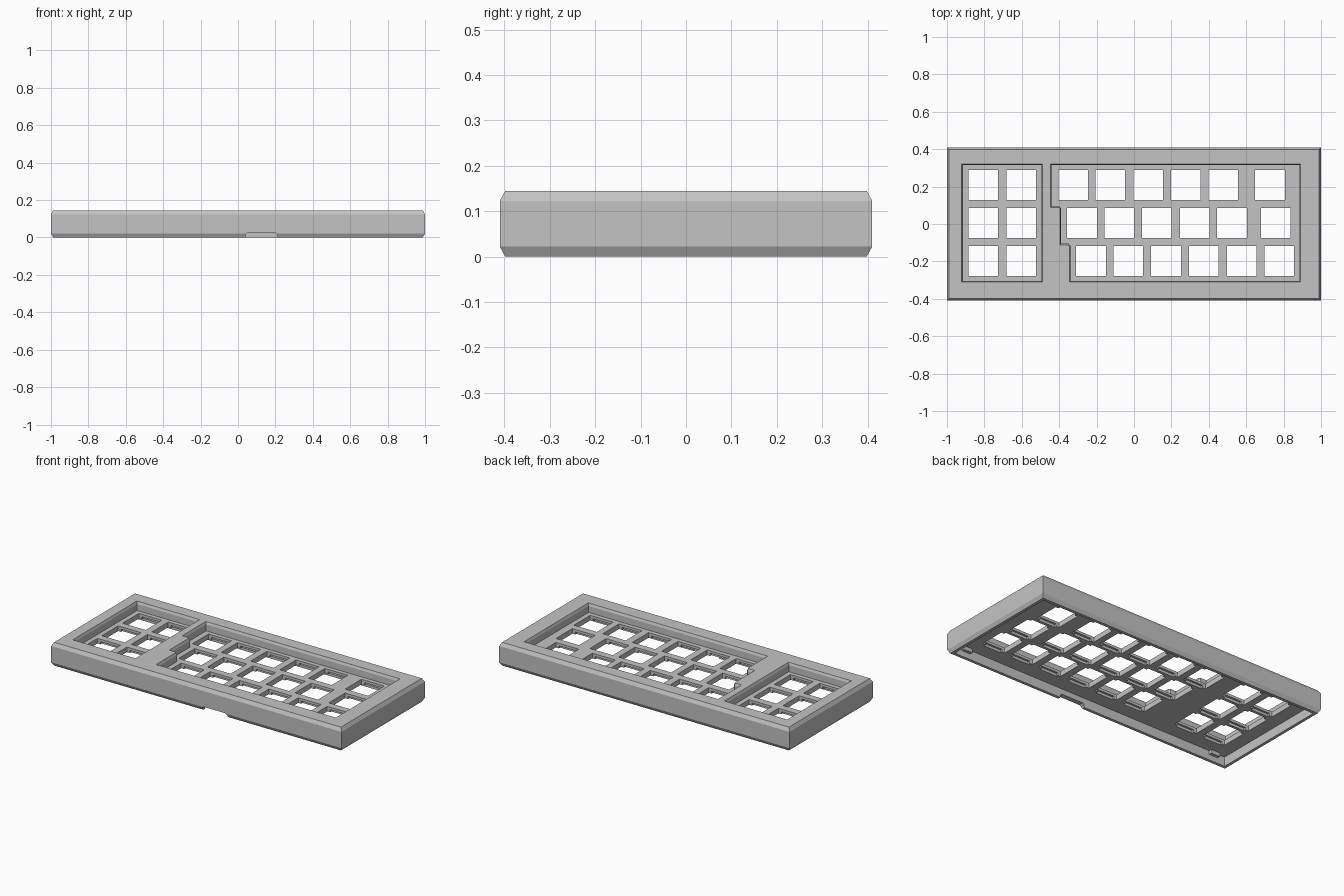
import bpy
import bmesh
from mathutils import Vector

cube = bpy.data.objects.get("Cube")
if cube:
    bpy.data.objects.remove(cube, do_unlink=True)

grey = bpy.data.materials.new("plain grey")
grey.use_nodes = True
COLOR = (0.55, 0.55, 0.55, 1)
grey.diffuse_color = COLOR
grey.node_tree.nodes["Principled BSDF"].inputs["Base Color"].default_value = COLOR


def rect(cx, cy, w, d):
    return [(cx - w / 2, cy - d / 2), (cx + w / 2, cy - d / 2),
            (cx + w / 2, cy + d / 2), (cx - w / 2, cy + d / 2)]


def at(outline, z):
    return [(x, y, z) for x, y in outline]


def grow(outline, amount):
    """Mitred outward offset of a counter-clockwise outline."""
    pts = [Vector(p) for p in outline]
    result = []
    for i, p in enumerate(pts):
        a = (p - pts[i - 1]).normalized()
        b = (pts[(i + 1) % len(pts)] - p).normalized()
        na, nb = Vector((a.y, -a.x)), Vector((b.y, -b.x))
        result.append(tuple(p + (na + nb) * amount / (1 + na.dot(nb))))
    return result


def lofts(name, solids):
    """One object from solids, each a list of matching rings."""
    bm = bmesh.new()
    for rings in solids:
        loops = [[bm.verts.new(p) for p in ring] for ring in rings]
        n = len(loops[0])
        for lo, hi in zip(loops, loops[1:]):
            for i in range(n):
                j = (i + 1) % n
                bm.faces.new((lo[i], lo[j], hi[j], hi[i]))
        bm.faces.new(loops[0][::-1])
        bm.faces.new(loops[-1])
    bmesh.ops.recalc_face_normals(bm, faces=bm.faces[:])
    mesh = bpy.data.meshes.new(name)
    bm.to_mesh(mesh)
    bm.free()
    mesh.materials.append(grey)
    obj = bpy.data.objects.new(name, mesh)
    bpy.context.collection.objects.link(obj)
    return obj


def cut(target, name, solids):
    cutter = lofts(name, solids)
    cutter.hide_render = True
    mod = target.modifiers.new(name, 'BOOLEAN')
    mod.operation = 'DIFFERENCE'
    mod.solver = 'EXACT'
    mod.object = cutter
    bpy.context.view_layer.objects.active = target
    bpy.ops.object.modifier_apply(modifier=name)
    bpy.data.objects.remove(cutter, do_unlink=True)


# Main heights
TOP, FLOOR, UNDER = 0.145, 0.09, 0.058

# Case body with chamfered top and bottom edges
outer = rect(0, 0, 2.0, 0.82)
inner = grow(outer, -0.012)
case = lofts("keyboard_case", [[at(inner, 0), at(outer, 0.022),
                                at(outer, TOP - 0.022), at(inner, TOP)]])

# Hollow underside
cut(case, "cavity_cutter", [[at(rect(0, 0, 1.94, 0.76), -0.1),
                             at(rect(0, 0, 1.94, 0.76), UNDER)]])

# Two key wells with a slim chamfer round the rim
left_well = [(-0.915, -0.305), (-0.495, -0.305), (-0.495, 0.315), (-0.915, 0.315)]
right_well = [(-0.44, 0.315), (-0.44, 0.095), (-0.40, 0.095), (-0.39, 0.085),
              (-0.39, -0.105), (-0.35, -0.105), (-0.34, -0.115),
              (-0.34, -0.305), (0.885, -0.305), (0.885, 0.315)]
cut(case, "well_cutter", [[at(w, FLOOR), at(w, TOP - 0.015),
                           at(grow(w, 0.006), TOP), at(grow(w, 0.006), 0.3)]
                          for w in (left_well, right_well)])

# Switch holes: two columns on one side, three staggered rows on the other
rows = {
    0.209: (-0.326, -0.126, 0.076, 0.277, 0.476, 0.727),
    0.005: (-0.278, -0.078, 0.122, 0.325, 0.524, 0.757),
    -0.198: (-0.230, -0.030, 0.171, 0.374, 0.577, 0.776),
}
centres = [(x, y) for y, xs in rows.items() for x in (-0.806, -0.604) + xs]
cut(case, "hole_cutter", [[at(rect(x, y, 0.158, 0.16), -0.1),
                           at(rect(x, y, 0.158, 0.16), 0.2)] for x, y in centres])

# Clip pockets behind each hole
cut(case, "pocket_cutter", [[at(rect(x, y, 0.118, 0.186), -0.1),
                             at(rect(x, y, 0.118, 0.186), FLOOR - 0.016)]
                            for x, y in centres])

# Cable notch in the front wall
arch = [(0.04, -0.1), (0.21, -0.1), (0.21, 0.015), (0.20, 0.025),
        (0.05, 0.025), (0.04, 0.015)]
cut(case, "notch_cutter", [[[(x, y, z) for x, z in arch] for y in (-0.5, -0.3)]])

# Small tabs inside the front corners
for side, x in (("left", 0.89), ("right", -0.89)):
    tab = rect(x, -0.372, 0.06, 0.022)
    lofts(side + "_inner_tab", [[at(tab, 0.035), at(tab, UNDER + 0.004)]])
